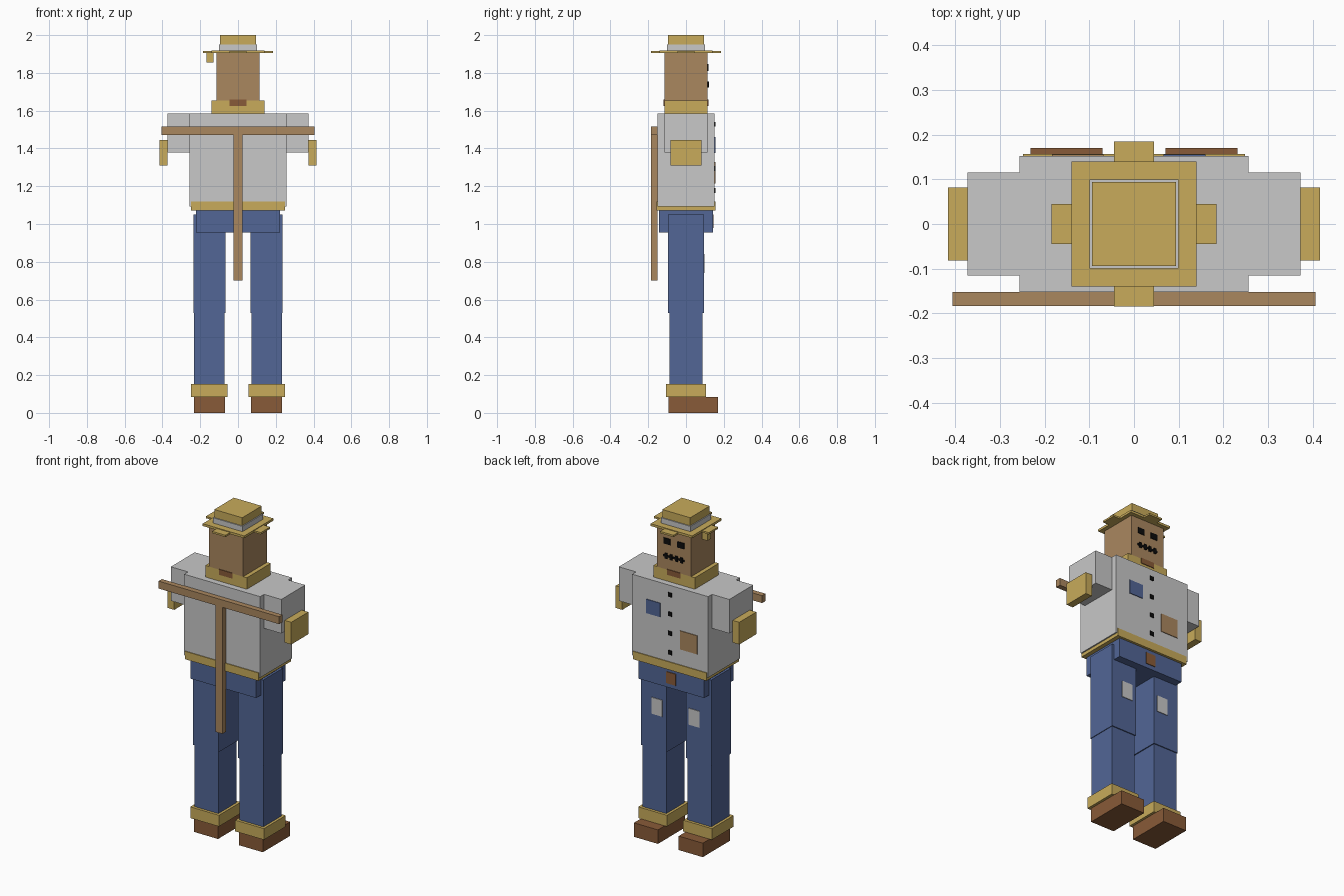
import bpy, bmesh

if "Cube" in bpy.data.objects:
    bpy.data.objects.remove(bpy.data.objects["Cube"])


def lin(c):
    c /= 255
    return c / 12.92 if c <= 0.04045 else ((c + 0.055) / 1.055) ** 2.4


def material(name, r, g, b):
    m = bpy.data.materials.new(name)
    m.diffuse_color = (lin(r), lin(g), lin(b), 1)
    m.use_nodes = True
    m.node_tree.nodes["Principled BSDF"].inputs["Base Color"].default_value = m.diffuse_color
    return m


STRAW = material("straw", 200, 171, 91)
DENIM = material("denim_blue", 82, 102, 150)
SHIRT = material("shirt_grey", 200, 200, 200)
TAN = material("tan", 170, 135, 95)
LEATHER = material("leather_brown", 137, 91, 56)
BLACK = material("black", 12, 12, 12)


def box(name, x, y, z, mat):
    """Axis-aligned box from (min, max) pairs."""
    bm = bmesh.new()
    bmesh.ops.create_cube(bm, size=1)
    for v in bm.verts:
        v.co = [(a + b) / 2 + c * (b - a) for (a, b), c in zip((x, y, z), v.co)]
    me = bpy.data.meshes.new(name)
    bm.to_mesh(me)
    bm.free()
    me.materials.append(mat)
    ob = bpy.data.objects.new(name, me)
    bpy.context.collection.objects.link(ob)
    return ob


def pair(name, x, y, z, mat):
    """The same box on both sides of x = 0."""
    box(name + "_right", x, y, z, mat)
    box(name + "_left", (-x[1], -x[0]), y, z, mat)


def plate(name, cx, cz, w, h, y, mat, t=0.004):
    """Thin plate standing on the surface at y, facing +y."""
    box(name, (cx - w / 2, cx + w / 2), (y, y + t), (cz - h / 2, cz + h / 2), mat)


def sym(a):
    return (-a, a)


# Legs and shoes
pair("shoe", (0.07, 0.232), (-0.092, 0.17), (0, 0.085), LEATHER)
pair("straw_cuff", (0.055, 0.248), sym(0.105), (0.085, 0.153), STRAW)
pair("lower_leg", (0.071, 0.232), sym(0.088), (0.15, 0.53), DENIM)
pair("upper_leg", (0.065, 0.236), sym(0.094), (0.53, 1.05), DENIM)
plate("knee_patch_right", 0.128, 0.79, 0.072, 0.1, 0.094, SHIRT)
plate("knee_patch_left", -0.122, 0.79, 0.072, 0.1, 0.094, SHIRT)

# Waist
box("trouser_waist", sym(0.222), sym(0.142), (0.955, 1.072), DENIM)
plate("waist_patch", 0, 1.015, 0.066, 0.07, 0.142, LEATHER)
box("straw_hem", sym(0.248), sym(0.157), (1.072, 1.12), STRAW)

# Shirt, sleeves and hands
box("shirt_body", sym(0.256), sym(0.152), (1.092, 1.585), SHIRT)
pair("sleeve", (0.256, 0.372), sym(0.115), (1.378, 1.585), SHIRT)
pair("straw_hand", (0.372, 0.416), sym(0.082), (1.31, 1.445), STRAW)
for i in range(4):
    plate(f"button_{i + 1}", 0, 1.528 - i * 0.117, 0.026, 0.026, 0.152, BLACK)
plate("blue_chest_patch", 0.113, 1.418, 0.095, 0.085, 0.152, DENIM)
plate("tan_belly_patch", -0.126, 1.272, 0.115, 0.113, 0.152, TAN)

# Support pole
box("crossbar", sym(0.406), (-0.184, -0.152), (1.47, 1.515), TAN)
box("upright_pole", sym(0.024), (-0.184, -0.152), (0.70, 1.47), TAN)

# Head and collar
box("straw_collar", sym(0.14), sym(0.115), (1.585, 1.655), STRAW)
box("sack_head", sym(0.115), sym(0.115), (1.655, 1.905), TAN)
plate("face_collar_patch", 0, 1.642, 0.09, 0.033, 0.115, LEATHER)
plate("rear_collar_patch", 0, 1.642, 0.09, 0.033, -0.119, LEATHER)

# Face
for side in (-1, 1):
    plate(f"eye_{'left' if side < 0 else 'right'}", side * 0.046, 1.828,
          0.046, 0.036, 0.115, BLACK)
plate("mouth_line", 0, 1.738, 0.14, 0.012, 0.115, BLACK)
for i in range(4):
    plate(f"mouth_stitch_{i + 1}", -0.051 + i * 0.034, 1.738,
          0.016, 0.033, 0.115, BLACK, 0.006)

# Hat with brim flaps and a loose straw
box("hat_brim", sym(0.14), sym(0.14), (1.905, 1.919), STRAW)
pair("brim_side_flap", (0.138, 0.185), sym(0.045), (1.904, 1.915), STRAW)
for name, y in (("front", (-0.185, -0.138)), ("rear", (0.138, 0.185))):
    box(f"brim_{name}_flap", sym(0.045), y, (1.904, 1.915), STRAW)
box("loose_straw", (-0.166, -0.13), (-0.005, 0.031), (1.855, 1.904), STRAW)
box("hat_crown", sym(0.094), sym(0.094), (1.919, 2.0), STRAW)
box("hat_band", sym(0.1), sym(0.1), (1.919, 1.951), SHIRT)
